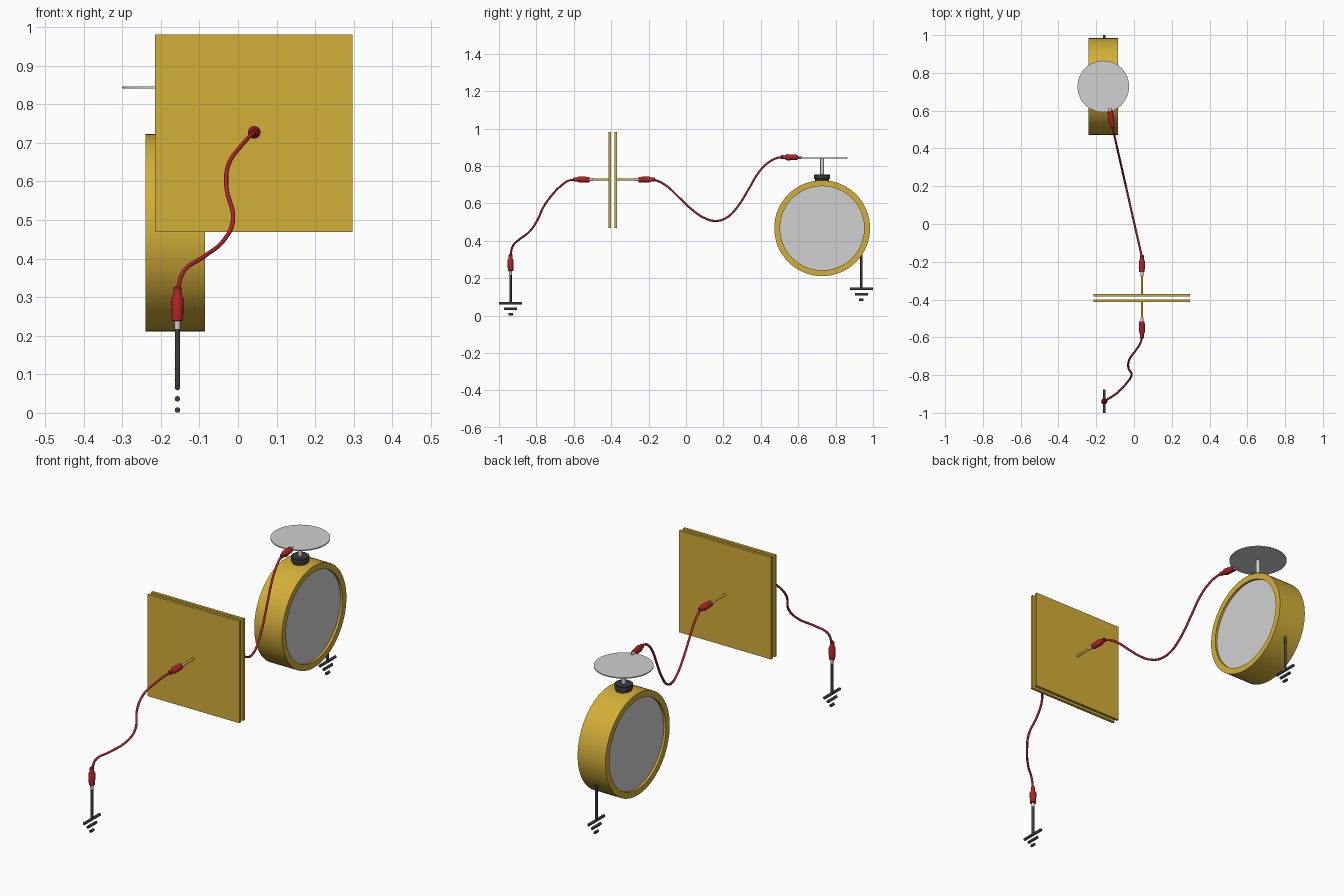
import bpy, bmesh, math
from mathutils import Vector

if "Cube" in bpy.data.objects:
    bpy.data.objects.remove(bpy.data.objects["Cube"])


def material(name, color):
    m = bpy.data.materials.new(name)
    m.diffuse_color = (*color, 1)
    m.use_nodes = True
    m.node_tree.nodes["Principled BSDF"].inputs["Base Color"].default_value = m.diffuse_color
    return m


GOLD = material("gold", (0.65, 0.43, 0.04))
SILVER = material("silver", (0.64, 0.64, 0.64))
DARK = material("dark_iron", (0.045, 0.045, 0.048))
RED = material("red_rubber", (0.43, 0.016, 0.02))


def finish(name, bm, mat, smooth=True):
    bmesh.ops.recalc_face_normals(bm, faces=bm.faces)
    me = bpy.data.meshes.new(name)
    bm.to_mesh(me)
    bm.free()
    me.materials.append(mat)
    ob = bpy.data.objects.new(name, me)
    bpy.context.collection.objects.link(ob)
    if smooth:
        bpy.ops.object.select_all(action='DESELECT')
        ob.select_set(True)
        bpy.context.view_layer.objects.active = ob
        bpy.ops.object.shade_smooth_by_angle(angle=math.radians(35))
    return ob


def lathe(name, profile, origin, direction, mat, sides=24, closed=False):
    """Spin (radius, distance) pairs about an axis; open profiles get end caps."""
    bm = bmesh.new()
    rot = Vector((0, 0, 1)).rotation_difference(Vector(direction).normalized())
    rings = []
    for r, t in profile:
        ring = []
        for i in range(sides):
            a = math.tau * i / sides
            p = Vector((r * math.cos(a), r * math.sin(a), t))
            ring.append(bm.verts.new(Vector(origin) + rot @ p))
        rings.append(ring)
    pairs = list(zip(rings, rings[1:]))
    if closed:
        pairs.append((rings[-1], rings[0]))
    else:
        bm.faces.new(rings[0])
        bm.faces.new(rings[-1])
    for a, b in pairs:
        for i in range(sides):
            j = (i + 1) % sides
            bm.faces.new((a[i], a[j], b[j], b[i]))
    return finish(name, bm, mat)


def rod(name, start, end, r, mat, sides=16):
    d = Vector(end) - Vector(start)
    return lathe(name, [(r, 0), (r, d.length)], start, d, mat, sides)


def plate(name, center, size, mat):
    bm = bmesh.new()
    bmesh.ops.create_cube(bm, size=1)
    for v in bm.verts:
        v.co = Vector(center) + Vector(v.co[k] * size[k] for k in range(3))
    return finish(name, bm, mat, smooth=False)


def clip(name, start, direction):
    """Rubber boot with a metal tip, running from wire end to tip."""
    boot = [(0.007, 0), (0.0105, 0.004), (0.0105, 0.022), (0.0165, 0.034),
            (0.0145, 0.088), (0.011, 0.09)]
    lathe(name + "_boot", boot, start, direction, RED, 16)
    lathe(name + "_tip", [(0.0085, 0.085), (0.0075, 0.11)], start, direction, SILVER, 12)


def wire(name, points):
    cu = bpy.data.curves.new(name, 'CURVE')
    cu.dimensions = '3D'
    cu.bevel_depth = 0.0055
    cu.bevel_resolution = 2
    cu.resolution_u = 8
    cu.use_fill_caps = True
    sp = cu.splines.new('BEZIER')
    sp.bezier_points.add(len(points) - 1)
    for bp, p in zip(sp.bezier_points, points):
        bp.co = p
        bp.handle_left_type = bp.handle_right_type = 'AUTO'
    cu.materials.append(RED)
    ob = bpy.data.objects.new(name, cu)
    bpy.context.collection.objects.link(ob)
    bpy.ops.object.select_all(action='DESELECT')
    ob.select_set(True)
    bpy.context.view_layer.objects.active = ob
    bpy.ops.object.convert(target='MESH')
    bpy.ops.object.shade_smooth_by_angle(angle=math.radians(50))


def ground_symbol(name, x, y, z, top):
    """Post over three shrinking bars."""
    rod(name + "_post", (x, y, z + 0.058), (x, y, top), 0.0068, DARK)
    for i, half in enumerate((0.062, 0.034, 0.012)):
        h = z + 0.058 - 0.029 * i
        rod(f"{name}_bar_{i + 1}", (x, y - half, h), (x, y + half, h), 0.007, DARK)


# Two parallel square plates and their rods
PX, PZ = 0.042, 0.727
for name, y in (("front_plate", -0.4065), ("back_plate", -0.3765)):
    plate(name, (0.041, y, 0.725), (0.512, 0.0135, 0.512), GOLD)
rod("front_rod", (PX, -0.405, PZ), (PX, -0.51, PZ), 0.006, GOLD)
rod("back_rod", (PX, -0.375, PZ), (PX, -0.26, PZ), 0.006, GOLD)

# Drum: gold hoop with recessed windows on both sides
CX, CY, CZ = -0.1625, 0.728, 0.467
hoop = [(0.256, -0.0775), (0.256, 0.0775), (0.225, 0.0775), (0.225, -0.0775)]
lathe("drum_hoop", hoop, (CX, CY, CZ), (1, 0, 0), GOLD, 64, closed=True)
for name, s in (("left_window", -1), ("right_window", 1)):
    rod(name, (CX + s * 0.060, CY, CZ), (CX + s * 0.066, CY, CZ), 0.2255, SILVER, 64)

# Stopper, stem and collecting disc on top of the drum
lathe("stopper", [(0.037, -0.012), (0.037, 0.008), (0.043, 0.011), (0.043, 0.03), (0.040, 0.033)],
      (CX, CY, 0.722), (0, 0, 1), DARK, 32)
rod("stem", (CX, CY, 0.70), (CX, CY, 0.842), 0.0105, SILVER)
rod("disc", (CX, CY, 0.841), (CX, CY, 0.846), 0.1365, SILVER, 64)

# Earth symbols
GX = -0.157
ground_symbol("front_ground", GX, -0.938, 0.0075, 0.222)
ground_symbol("back_ground", GX, 0.938, 0.085, 0.335)

# Clips at the wire ends
clip("ground_clip", (GX, -0.938, 0.328), (0, 0, -1))
clip("front_plate_clip", (PX, -0.605, PZ), (0, 1, 0))
clip("back_plate_clip", (PX, -0.165, PZ), (0, -1, 0))
clip("disc_clip", (-0.113, 0.507, 0.847), (-0.15, 1, -0.02))

# Wire from front earth to front plate
wire("front_wire", [
    (GX, -0.938, 0.318), (-0.14, -0.928, 0.368), (-0.09, -0.895, 0.404),
    (-0.037, -0.839, 0.447), (-0.013, -0.80, 0.50), (-0.03, -0.759, 0.586),
    (-0.024, -0.716, 0.645), (0.01, -0.668, 0.694), (0.036, -0.625, 0.722),
    (PX, -0.595, PZ)])

# Sagging wire from back plate to disc
sag = [(-0.175, 0.727), (-0.145, 0.717), (-0.105, 0.694), (-0.036, 0.63), (0.034, 0.565),
       (0.098, 0.522), (0.162, 0.506), (0.221, 0.526), (0.275, 0.581), (0.339, 0.683),
       (0.387, 0.763), (0.435, 0.814), (0.485, 0.842), (0.517, 0.847)]
wire("sagging_wire", [(PX - 0.157 * (y + 0.175) / 0.692, y, z) for y, z in sag])
